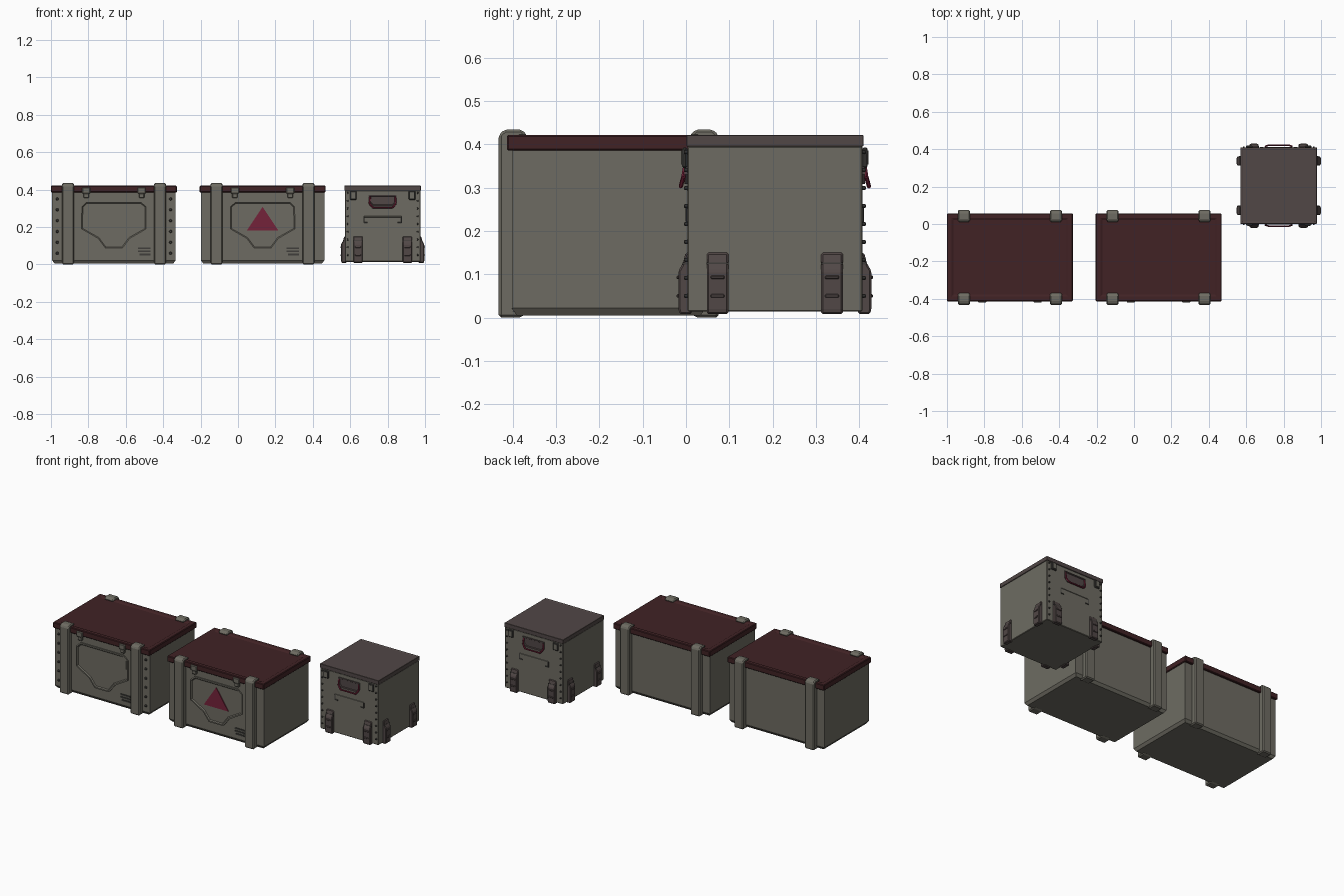
import bpy, bmesh
from math import pi
from mathutils import Matrix, Vector

cube = bpy.data.objects.get("Cube")
if cube:
    bpy.data.objects.remove(cube, do_unlink=True)


def material(name, r, g, b):
    m = bpy.data.materials.new(name)
    m.use_nodes = True
    m.diffuse_color = (r, g, b, 1)
    m.node_tree.nodes["Principled BSDF"].inputs["Base Color"].default_value = (r, g, b, 1)
    return m


GREY = material("olive_grey", 0.155, 0.148, 0.122)
BROWN = material("dull_brown", 0.082, 0.063, 0.061)
LID = material("dark_maroon", 0.052, 0.016, 0.018)
RED = material("crimson", 0.175, 0.016, 0.042)
DARK = material("dark_grey", 0.05, 0.048, 0.044)


def finish(name, bm, mat, place, bevel=0):
    bmesh.ops.recalc_face_normals(bm, faces=bm.faces)
    me = bpy.data.meshes.new(name)
    bm.to_mesh(me)
    bm.free()
    me.materials.append(mat)
    ob = bpy.data.objects.new(name, me)
    ob.matrix_world = place
    bpy.context.collection.objects.link(ob)
    if bevel:
        mod = ob.modifiers.new("edge_bevel", "BEVEL")
        mod.width, mod.segments = bevel, 1
    return ob


def box(name, x, y, z, mat, place, bevel=0, rim=0, sink=0, taper=0):
    """Box from ranges; rim and sink inset the top, taper narrows the bottom."""
    bm = bmesh.new()
    bmesh.ops.create_cube(bm, size=1)
    mid = Vector([(a + b) / 2 for a, b in (x, y, z)])
    for v in bm.verts:
        low = v.co.z < 0
        v.co = mid + Vector([c * (r[1] - r[0]) for c, r in zip(v.co, (x, y, z))])
        if low:
            v.co.x -= taper * (1 if v.co.x > mid.x else -1)
            v.co.y -= taper * (1 if v.co.y > mid.y else -1)
    if rim:
        top = max(bm.faces, key=lambda f: f.calc_center_median().z)
        bmesh.ops.inset_region(bm, faces=[top], thickness=rim)
        bmesh.ops.inset_region(bm, faces=[top], thickness=sink, depth=-sink)
    return finish(name, bm, mat, place, bevel)


def prism(name, pts, axis, lo, hi, mat, place, bevel=0, rim=0, sink=0):
    """Extrude a (y,z) profile along x, or an (x,z) outline along y."""
    def co(p, d):
        return (d, p[0], p[1]) if axis == "x" else (p[0], d, p[1])
    bm = bmesh.new()
    front = bm.faces.new([bm.verts.new(co(p, lo)) for p in pts])
    back = bmesh.ops.extrude_face_region(bm, geom=[front], use_keep_orig=True)
    shift = Vector(co((0, 0), hi - lo))
    bmesh.ops.translate(bm, vec=shift, verts=[g for g in back["geom"] if isinstance(g, bmesh.types.BMVert)])
    bmesh.ops.recalc_face_normals(bm, faces=bm.faces)
    if rim:
        bmesh.ops.inset_region(bm, faces=[front], thickness=rim)
        bmesh.ops.inset_region(bm, faces=[front], thickness=sink, depth=-sink)
    return finish(name, bm, mat, place, bevel)


def rod(name, a, b, radius, mat, place, sides=6):
    a, b = Vector(a), Vector(b)
    bm = bmesh.new()
    turn = (b - a).to_track_quat("Z", "Y").to_matrix().to_4x4()
    bmesh.ops.create_cone(bm, cap_ends=True, segments=sides, radius1=radius, radius2=radius,
                          depth=(b - a).length, matrix=Matrix.Translation((a + b) / 2) @ turn)
    return finish(name, bm, mat, place)


def rivets(name, x, y, heights, mat, place, radius=0.006):
    bm = bmesh.new()
    for z in heights:
        bmesh.ops.create_cone(bm, cap_ends=True, segments=8, radius1=radius, radius2=radius * 0.6,
                              depth=0.012, matrix=Matrix.Translation((x, y, z)) @ Matrix.Rotation(pi / 2, 4, "X"))
    return finish(name, bm, mat, place)


def crate(label, cx, marked):
    at = Matrix.Translation((cx, -0.1785, 0))
    box(label + "_base", (-0.33, 0.33), (-0.224, 0.224), (0.005, 0.022), GREY, at, taper=0.012)
    box(label + "_body", (-0.33, 0.33), (-0.222, 0.222), (0.022, 0.386), GREY, at)
    box(label + "_lid", (-0.3365, 0.3365), (-0.235, 0.235), (0.385, 0.421), LID, at, 0.004, 0.04, 0.006)

    # clamping posts that hook over the lid and under the base
    hook = [(-0.2535, 0), (-0.2535, 0.422), (-0.24, 0.434), (-0.2, 0.434), (-0.186, 0.418),
            (-0.215, 0.415), (-0.215, 0.02), (-0.186, 0.018), (-0.2, 0)]
    for side, angle in (("front", 0), ("back", pi)):
        turned = at @ Matrix.Rotation(angle, 4, "Z")
        for s in (-1, 1):
            prism(f"{label}_{side}_post", hook, "x", s * 0.246 - 0.032, s * 0.246 + 0.032, GREY, turned, 0.006)

    # framed front panel
    half = [(0.18, 0.312), (0.18, 0.185), (0.09, 0.132), (0.05, 0.08)]
    outline = [(0.15, 0.339)] + half + [(-x, z) for x, z in half[::-1]] + [(-0.15, 0.339)]
    prism(label + "_panel_frame", outline, "y", -0.229, -0.22, GREY, at, rim=0.009, sink=0.006)
    if marked:
        prism("warning_triangle", [(-0.085, 0.18), (0.085, 0.18), (0, 0.308)], "y", -0.228, -0.221, RED, at)
    else:
        for s in (-1, 1):
            rivets(label + "_rivets", s * 0.303, -0.225, [0.06 + 0.058 * i for i in range(6)], DARK, at, 0.009)

    # lid latches and vent slots
    for s in (-1, 1):
        x = s * 0.148
        box(label + "_latch", (x - 0.022, x + 0.022), (-0.242, -0.22), (0.378, 0.412), GREY, at, 0.004)
        box(label + "_latch_tongue", (x - 0.015, x + 0.015), (-0.238, -0.22), (0.355, 0.38), GREY, at, 0.004)
    for i in range(3):
        z = 0.048 + 0.017 * i
        box(label + "_vent", (0.128 + 0.008 * (i == 0), 0.195), (-0.226, -0.221), (z, z + 0.009), DARK, at)


crate("plain_crate", -0.6635, False)
crate("marked_crate", 0.1315, True)

# small case
H = 0.202
case = Matrix.Translation((0.7735, 0.205, 0))
box("case_body", (-H, H), (-H, H), (0.014, 0.396), GREY, case, 0.003)
box("case_lid", (-H - 0.002, H + 0.002), (-H - 0.002, H + 0.002), (0.395, 0.421), BROWN, case, 0.006, 0.012, 0.002)

# corner brackets on all four sides
bracket = [(-H + 0.01, 0.008), (-H - 0.018, 0.008), (-H - 0.0205, 0.02), (-H - 0.0205, 0.108),
           (-H - 0.01, 0.126), (-H - 0.004, 0.15), (-H + 0.01, 0.15)]
for k in range(4):
    face = case @ Matrix.Rotation(k * pi / 2, 4, "Z")
    for s in (-1, 1):
        x = s * 0.132
        prism("corner_bracket", bracket, "x", x - 0.025, x + 0.025, BROWN, face, 0.004)
        for z in (0.05, 0.093):
            box("bracket_rib", (x - 0.016, x + 0.016), (-H - 0.0245, -H), (z - 0.004, z + 0.004), BROWN, face, 0.002)
        box("bracket_seam", (x - 0.0255, x + 0.0255), (-H - 0.011, -H), (0.123, 0.127), DARK, face)

# handles, latches and rivets on front and back
for angle in (0, pi):
    face = case @ Matrix.Rotation(angle, 4, "Z")
    recess = [(-0.075, 0.372), (0.075, 0.372), (0.075, 0.33), (0.055, 0.308), (-0.055, 0.308), (-0.075, 0.33)]
    prism("handle_plate", recess, "y", -H - 0.006, -H + 0.002, BROWN, face, rim=0.008, sink=0.004)
    path = [(-0.068, -H - 0.003, 0.362), (-0.07, -H - 0.009, 0.325), (-0.052, -H - 0.015, 0.303)]
    path += [(-x, y, z) for x, y, z in path[::-1]]
    for a, b in zip(path, path[1:]):
        rod("carry_handle", a, b, 0.005, RED, face)
    for s in (-1, 1):
        x = s * 0.157
        box("case_latch", (x - 0.018, x + 0.018), (-H - 0.012, -H), (0.345, 0.393), DARK, face, 0.004)
        box("case_latch_face", (x - 0.01, x + 0.01), (-H - 0.014, -H), (0.353, 0.385), GREY, face)
        rivets("case_rivets", s * 0.187, -H - 0.002, [0.05 + 0.0415 * i for i in range(9)], DARK, face)
        # raised trim under the handle
        rod("trim_end", (s * 0.1, -H, 0.222), (s * 0.1, -H, 0.255), 0.004, DARK, face)
        rod("trim_foot", (s * 0.1, -H, 0.222), (s * 0.08, -H, 0.222), 0.004, DARK, face)
    rod("trim_bar", (-0.1, -H, 0.255), (0.1, -H, 0.255), 0.003, GREY, face)
